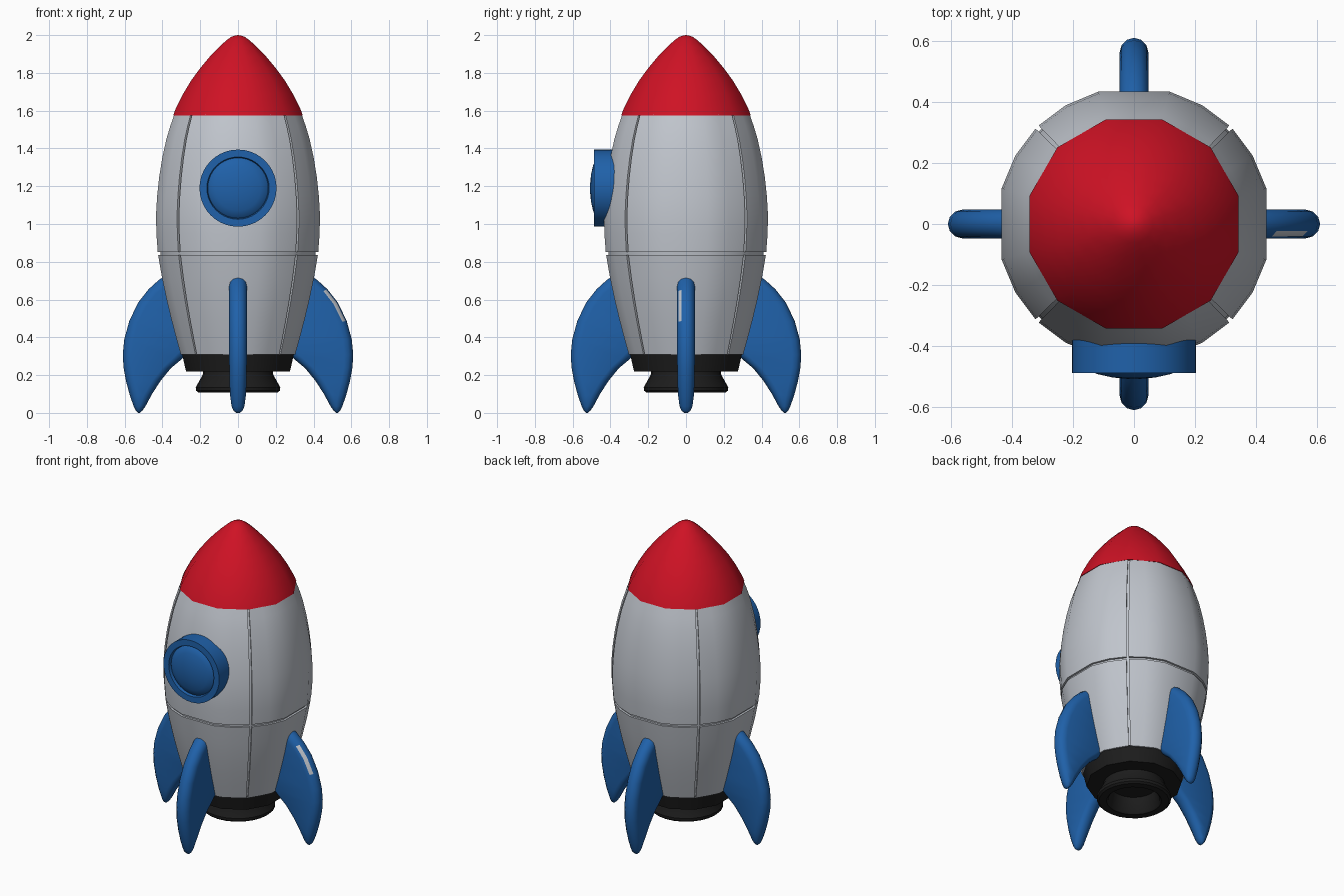
import bpy, bmesh, math
from mathutils import Matrix

if "Cube" in bpy.data.objects:
    bpy.data.objects.remove(bpy.data.objects["Cube"])


def material(name, rgb):
    m = bpy.data.materials.new(name)
    m.diffuse_color = (*rgb, 1)
    m.use_nodes = True
    m.node_tree.nodes["Principled BSDF"].inputs["Base Color"].default_value = m.diffuse_color
    return m


GREY = material("pale_grey", (0.53, 0.56, 0.61))
RED = material("red", (0.62, 0.006, 0.018))
BLUE = material("blue", (0.014, 0.12, 0.40))
BLACK = material("black", (0.012, 0.012, 0.012))
C15 = math.cos(math.radians(15))


def finish(bm, name, mats, sharp=35):
    bmesh.ops.recalc_face_normals(bm, faces=bm.faces)
    for f in bm.faces:
        f.smooth = True
    for e in bm.edges:
        if len(e.link_faces) == 2:
            e.smooth = e.calc_face_angle(0) < math.radians(sharp)
    me = bpy.data.meshes.new(name)
    bm.to_mesh(me)
    bm.free()
    for m in mats:
        me.materials.append(m)
    ob = bpy.data.objects.new(name, me)
    bpy.context.collection.objects.link(ob)
    return ob


def skin(bm, rings, caps=True):
    """Join equal-length closed rings of points with quads."""
    vs = [[bm.verts.new(p) for p in r] for r in rings]
    n = len(vs[0])
    faces = [[bm.faces.new((a[i], a[(i + 1) % n], b[(i + 1) % n], b[i]))
              for i in range(n)] for a, b in zip(vs, vs[1:])]
    if caps:
        bm.faces.new(vs[0])
        bm.faces.new(vs[-1])
    return faces


def lathe(name, profile, segs, mat, phase=0.0, matrix=None):
    bm = bmesh.new()
    rings = []
    for r, z in profile:
        r = max(r, 1e-5)
        rings.append([(r * math.cos(phase + 2 * math.pi * i / segs),
                       r * math.sin(phase + 2 * math.pi * i / segs), z) for i in range(segs)])
    skin(bm, rings, caps=False)
    bmesh.ops.remove_doubles(bm, verts=bm.verts, dist=1e-4)
    if matrix:
        bm.transform(matrix)
    return finish(bm, name, [mat])


# hull: rounded twelve-sided barrel with recessed panel seams
hull = [(0.31, 0.303), (0.40, 0.328), (0.50, 0.354), (0.60, 0.378), (0.72, 0.403),
        (0.837, 0.423), (0.853, 0.425), (0.95, 0.432), (1.05, 0.434), (1.15, 0.428),
        (1.25, 0.417), (1.35, 0.401), (1.45, 0.379), (1.52, 0.358), (1.58, 0.337)]
SEAM = 0.9
angles = []
for q in range(4):
    angles += [90 * q + a for a in (0, 15, 30, 45 - SEAM, 45 + SEAM, 60, 75)]
rings = []
for z, w in hull:
    R = w / C15
    k = 0.35 + 0.65 * math.sin(math.pi * (z - 0.31) / 1.27)
    ring = []
    for a in angles:
        m = a % 90
        r = w if m == 0 else R
        if m in (30, 60):
            r = w + (R - w) * k
        t = math.radians(a)
        ring.append((r * math.cos(t), r * math.sin(t), z))
    rings.append(ring)
bm = bmesh.new()
quads = skin(bm, rings)
seams = [f for j, row in enumerate(quads) for i, f in enumerate(row) if i % 7 == 3 or j == 5]
bm.normal_update()
geo = bmesh.ops.extrude_face_region(bm, geom=seams)["geom"]
bmesh.ops.delete(bm, geom=seams, context="FACES")
for v in [g for g in geo if isinstance(g, bmesh.types.BMVert)]:
    v.co.x *= 0.968
    v.co.y *= 0.968
finish(bm, "hull", [GREY])

# nose cone
nose = [(0, 1.575), (0.343, 1.575), (0.330, 1.61), (0.290, 1.69), (0.248, 1.76),
        (0.200, 1.825), (0.150, 1.885), (0.100, 1.937), (0.060, 1.974),
        (0.035, 1.991), (0.015, 1.998), (0, 2.0)]
lathe("nose_cone", [(r / C15, z) for r, z in nose], 12, RED, math.radians(15))

# engine collar and hollow nozzle
lathe("engine_collar", [(0, 0.318), (0.308, 0.318), (0.285, 0.22), (0, 0.22)],
      12, BLACK, math.radians(15))
lathe("nozzle", [(0, 0.225), (0.185, 0.225), (0.185, 0.205), (0.224, 0.135), (0.222, 0.118),
                 (0.21, 0.108), (0.165, 0.108), (0.155, 0.118), (0.135, 0.21), (0, 0.212)],
      24, BLACK)

# round window on the front: rim with a domed pane
to_front = Matrix.Translation((0, 0, 1.19)) @ Matrix.Rotation(math.radians(90), 4, "X")
lathe("window", [(0, 0.33), (0.204, 0.33), (0.204, 0.488), (0.165, 0.488), (0.16, 0.470),
                 (0.153, 0.478), (0.12, 0.492), (0.07, 0.503), (0.03, 0.507), (0, 0.508)],
      40, BLUE, 0, to_front)

# fins: (outer x, z, inner x, z, half thickness) from root to tip
fin = [(0.36, 0.743, 0.29, 0.69, 0.047), (0.42, 0.703, 0.29, 0.63, 0.047),
       (0.473, 0.655, 0.28, 0.56, 0.047), (0.528, 0.585, 0.27, 0.49, 0.047),
       (0.575, 0.488, 0.25, 0.41, 0.047), (0.602, 0.39, 0.25, 0.33, 0.047),
       (0.61, 0.31, 0.30, 0.283, 0.047), (0.606, 0.24, 0.355, 0.237, 0.046),
       (0.592, 0.165, 0.41, 0.17, 0.045), (0.572, 0.09, 0.455, 0.10, 0.042),
       (0.552, 0.035, 0.49, 0.035, 0.034), (0.541, 0.012, 0.506, 0.012, 0.024),
       (0.528, 0.0, 0.520, 0.0, 0.010)]


def build_fin(name, turn, glint=False):
    bm = bmesh.new()
    rings = []
    for ox, oz, ix, iz, h in fin:
        dx, dz = ox - ix, oz - iz
        length = math.hypot(dx, dz)
        cap = min(h, length / 2)
        ring = []
        for i in range(14):  # two half-round ends
            a = math.radians(-90 + 30 * (i % 7)) + (math.pi if i > 6 else 0)
            u = cap * math.cos(a) + (length - cap if i < 7 else cap)
            ring.append((ix + dx * u / length, h * math.sin(a), iz + dz * u / length))
        rings.append(ring)
    quads = skin(bm, rings)
    if glint:  # pale strip on the outer front edge
        for j in (2, 3):
            quads[j][1].material_index = 1
    bmesh.ops.remove_doubles(bm, verts=bm.verts, dist=1e-5)
    bm.transform(Matrix.Rotation(math.radians(turn), 4, "Z"))
    finish(bm, name, [BLUE, GREY], 60)


for name, turn in (("right_fin", 0), ("back_fin", 90), ("left_fin", 180), ("front_fin", 270)):
    build_fin(name, turn, name == "right_fin")
